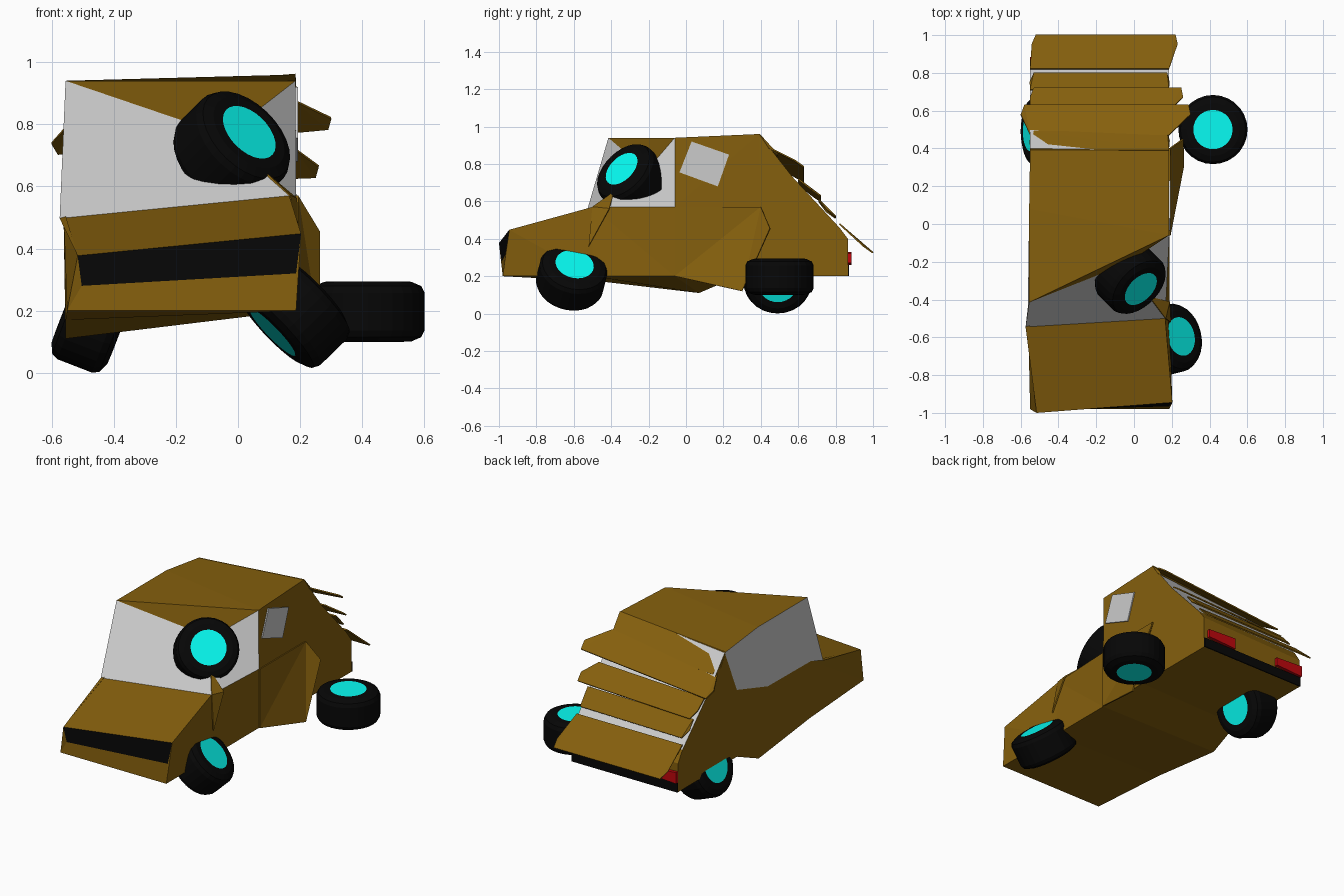
import bpy, bmesh, math
from mathutils import Vector

if "Cube" in bpy.data.objects:
    bpy.data.objects.remove(bpy.data.objects["Cube"])


def mat(name, rgb):
    m = bpy.data.materials.new(name)
    m.diffuse_color = (*rgb, 1)
    m.use_nodes = True
    m.node_tree.nodes["Principled BSDF"].inputs["Base Color"].default_value = m.diffuse_color
    return m


BROWN = mat("brown_paint", (0.235, 0.115, 0.004))
BLACK = mat("black_rubber", (0.002, 0.002, 0.002))
GLASS = mat("grey_glass", (0.80, 0.80, 0.80))
CYAN = mat("cyan_hub", (0.002, 0.98, 0.90))
RED = mat("red_lamp", (0.52, 0.002, 0.004))
MATS = [BROWN, BLACK, GLASS, CYAN, RED]


def finish(name, bm, normals=True):
    if normals:
        bmesh.ops.recalc_face_normals(bm, faces=bm.faces)
    me = bpy.data.meshes.new(name)
    bm.to_mesh(me)
    bm.free()
    for m in MATS:
        me.materials.append(m)
    ob = bpy.data.objects.new(name, me)
    bpy.context.collection.objects.link(ob)
    return ob


def panel(name, pts, m, thick=0.008):
    bm = bmesh.new()
    f = bm.faces.new([bm.verts.new(p) for p in pts])
    f.material_index = MATS.index(m)
    bmesh.ops.triangulate(bm, faces=[f])
    ob = finish(name, bm, False)
    s = ob.modifiers.new("thickness", 'SOLIDIFY')
    s.thickness, s.offset = thick, 0
    return ob


# Crumpled body: left and right outlines, going round from the front sill
left = [(-.55, -.98, .2), (-.503, -.985, .28), (-.516, -1, .377),
        (-.574, -.545, .497), (-.555, -.415, .94), (-.555, .08, .94),
        (-.55, .40, .90), (-.55, .57, .70), (-.55, .82, .45), (-.55, .865, .38),
        (-.55, .865, .2), (-.55, .28, .2), (-.555, .07, .11), (-.555, -.44, .17)]
right = [(.187, -.98, .2), (.187, -.965, .32), (.203, -.945, .448),
         (.165, -.5, .57), (-.04, -.21, .765), (.185, -.06, .94),
         (.185, .39, .96), (.185, .57, .73), (.185, .82, .46), (.185, .865, .40),
         (.185, .865, .2), (.185, .30, .2), (.187, -.06, .2), (.187, -.5, .2)]
bm = bmesh.new()
L = [bm.verts.new(p) for p in left]
R = [bm.verts.new(p) for p in right]
la, lb, lc = [bm.verts.new(p) for p in
              ((-.562, -.44, .53), (-.556, -.02, .53), (-.55, .28, .62))]
rb, rd = [bm.verts.new(p) for p in ((.187, -.06, .57), (.185, .4, .57))]


def face(verts, m=BROWN):
    bm.faces.new(verts).material_index = MATS.index(m)


skin = {1: BLACK, 3: GLASS, 6: GLASS, 7: GLASS}
for i in range(len(L)):
    j = (i + 1) % len(L)
    if i == 4:                      # caved-in front of the roof
        face([L[4], R[4], R[5]])
        face([L[4], R[5], L[5]])
    else:
        face([L[i], R[i], R[j], L[j]], skin.get(i, BROWN))
# right side
face([R[0], R[1], R[2], R[3], rb, R[12], R[13]])
face([R[3], R[4], R[5], rb], GLASS)
face([rb, R[5], R[6], R[7], rd])
face([rb, rd, R[11], R[12]])
face([rd, R[7], R[8], R[9], R[10], R[11]])
# left side
face([L[0], L[1], L[2], L[3], la, L[13]])
face([la, lb, L[12], L[13]])
face([lb, lc, L[11], L[12]])
face([lc, L[7], L[8], L[9], L[10], L[11]])
face([L[3], L[4], la], GLASS)
face([la, L[4], L[5], L[6], lc, lb], GLASS)
face([lc, L[6], L[7]])
bmesh.ops.triangulate(bm, faces=[f for f in bm.faces if len(f.verts) > 4])
finish("car_body", bm)

# Bulging right door, rear quarter window and torn fender spike
panel("right_door", [(.19, -.06, .57), (.19, .40, .57), (.26, .45, .455),
                     (.26, .30, .12), (.19, -.06, .2)], BROWN)
panel("right_rear_window", [(.189, .03, .92), (.189, .23, .85),
                            (.189, .17, .68), (.189, -.035, .755)], GLASS)
panel("torn_fender", [(.192, -.52, .36), (.165, -.5, .57),
                      (.08, -.385, .65), (.187, -.41, .56)], BROWN)

# Bent slats over the back window: x range, top edge, bottom edge, droop at left
for n, (x0, x1, (ya, za), (yb, zb), droop) in enumerate([
        (-.55, .186, (.39, .96), (.49, .85), .06),
        (-.60, .30, (.47, .875), (.63, .785), .08),
        (-.55, .26, (.60, .72), (.72, .63), .03),
        (-.55, .185, (.71, .61), (.80, .52), .01),
        (-.54, .23, (.82, .48), (1.0, .325), .0)]):
    panel(f"rear_slat_{n + 1}", [(-.55, ya, za - droop), (.185, ya, za),
                                 (x1, yb - .05, zb + .035), (x1 - .01, yb, zb),
                                 (x0 + .02, yb, zb - droop),
                                 (x0, yb - .05, zb + .035 - droop)], BROWN)

# Tail lamps and rear bumper strip
for side, x0, x1 in (("left", -.55, -.36), ("right", -.04, .16)):
    panel(f"{side}_tail_lamp", [(x0, .875, .26), (x1, .875, .27),
                                (x1, .875, .32), (x0, .875, .33)], RED, .02)
panel("rear_bumper", [(-.55, .868, .2), (.185, .868, .2),
                      (.185, .868, .26), (-.55, .868, .26)], BLACK)


# Wheels: revolved tyre with a flat hub on both faces
def wheel(name, centre, axis, n=28):
    prof = [(.104, .0975), (.14, .096), (.172, .082), (.183, .06),
            (.183, -.06), (.172, -.082), (.14, -.096), (.104, -.0975)]
    bm = bmesh.new()
    rings = [[bm.verts.new((r * math.cos(t), r * math.sin(t), z))
              for t in (2 * math.pi * k / n for k in range(n))] for r, z in prof]
    for a, b in zip(rings, rings[1:]):
        for k in range(n):
            q = (k + 1) % n
            bm.faces.new((a[k], b[k], b[q], a[q])).material_index = 1
    for ring in (rings[0], rings[-1]):
        bm.faces.new(ring).material_index = 3
    ob = finish(name, bm)
    ob.location = centre
    ob.rotation_mode = 'QUATERNION'
    ob.rotation_quaternion = Vector((0, 0, 1)).rotation_difference(Vector(axis).normalized())


wheel("front_right_wheel", (.18, -.612, .197), (.70, .17, .68))
wheel("loose_wheel", (-.020, -.288, .718), (.58, -.58, .58))
wheel("rear_right_wheel", (.418, .50, .197), (0, 0, 1))
wheel("rear_left_wheel", (-.46, .49, .193), (-.93, 0, .36))
